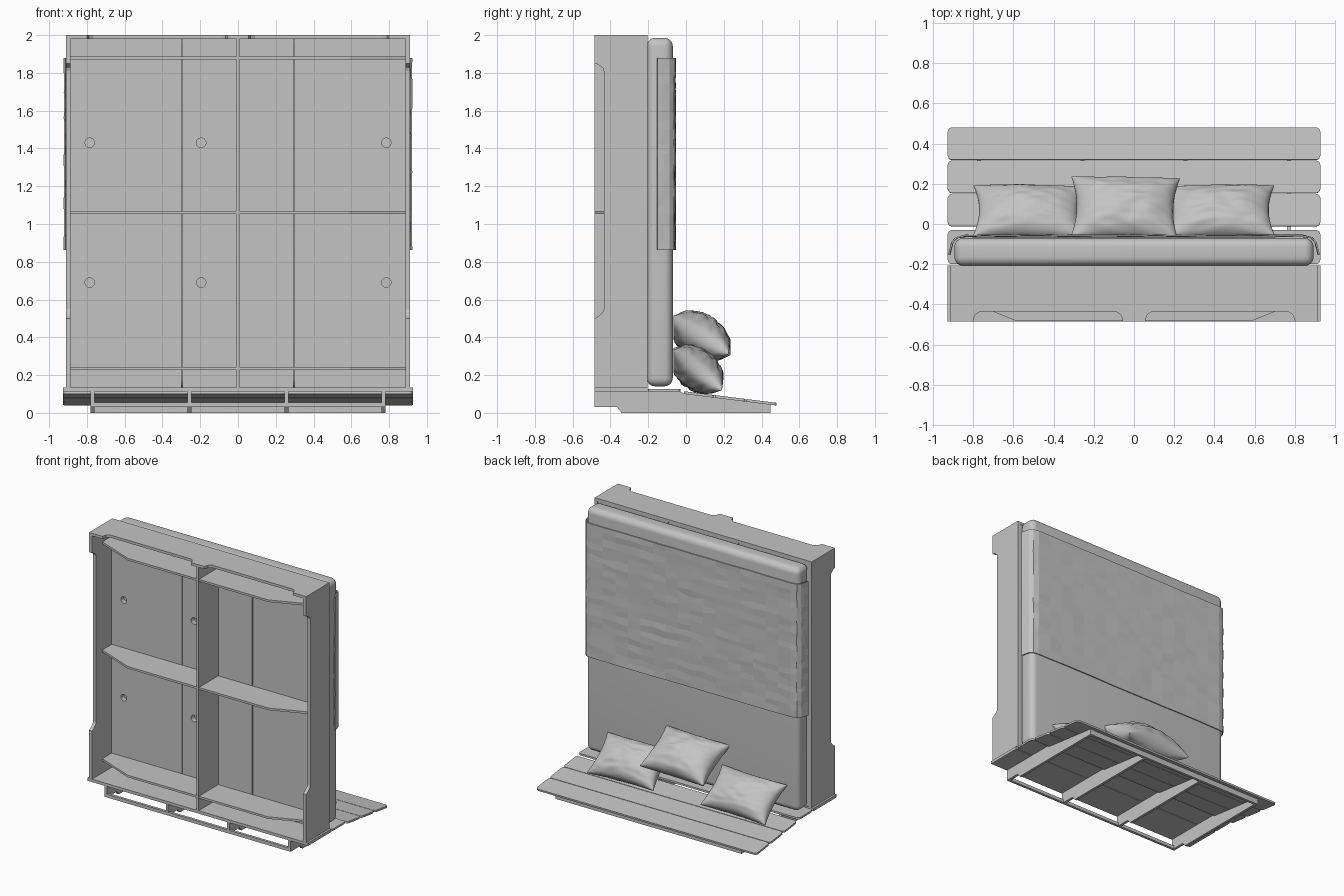
import bpy, bmesh, math, random
from mathutils import Vector, Matrix, noise

if "Cube" in bpy.data.objects:
    bpy.data.objects.remove(bpy.data.objects["Cube"])

random.seed(4)
grey = bpy.data.materials.new("light grey")
grey.diffuse_color = (0.55, 0.55, 0.55, 1)
grey.use_nodes = True
grey.node_tree.nodes["Principled BSDF"].inputs["Base Color"].default_value = grey.diffuse_color


def finish(name, bm, smooth=None):
    bmesh.ops.recalc_face_normals(bm, faces=bm.faces[:])
    me = bpy.data.meshes.new(name)
    bm.to_mesh(me)
    bm.free()
    me.materials.append(grey)
    ob = bpy.data.objects.new(name, me)
    bpy.context.collection.objects.link(ob)
    if smooth:
        bpy.ops.object.select_all(action='DESELECT')
        ob.select_set(True)
        bpy.context.view_layer.objects.active = ob
        bpy.ops.object.shade_smooth_by_angle(angle=math.radians(smooth))
    return ob


def prism(name, pts, axis, a, b):
    """Extrude a 2D outline along an axis from a to b."""
    place = {'x': lambda p, t: (t, p[0], p[1]),
             'y': lambda p, t: (p[0], t, p[1]),
             'z': lambda p, t: (p[0], p[1], t)}[axis]
    bm = bmesh.new()
    lo = [bm.verts.new(place(p, a)) for p in pts]
    hi = [bm.verts.new(place(p, b)) for p in pts]
    n = len(pts)
    bm.faces.new(lo)
    bm.faces.new(hi[::-1])
    for i in range(n):
        j = (i + 1) % n
        bm.faces.new((lo[i], lo[j], hi[j], hi[i]))
    return finish(name, bm)


def box(name, x0, x1, y0, y1, z0, z1):
    return prism(name, [(x0, y0), (x1, y0), (x1, y1), (x0, y1)], 'z', z0, z1)


def rounded(x, y0, y1, r, seg=4):
    pts = []
    for cx, cy, s in ((x - r, y1 - r, 0), (-x + r, y1 - r, 90),
                      (-x + r, y0 + r, 180), (x - r, y0 + r, 270)):
        for i in range(seg + 1):
            t = math.radians(s + 90 * i / seg)
            pts.append((cx + r * math.cos(t), cy + r * math.sin(t)))
    return pts


W, F, B = 0.911, -0.484, -0.205      # frame half width, floor side, mattress side
IN = 0.886                           # inside of the side walls
PF = -0.248                          # floor side of the platform

# side walls with a long notch along the floor edge
side = [(B, 0.13), (B, 2.0), (F, 2.0), (F, 1.85), (-0.466, 1.845), (-0.44, 1.825),
        (-0.435, 1.81), (-0.435, 0.55), (-0.44, 0.535), (-0.466, 0.51), (F, 0.50), (F, 0.13)]
for s, n in ((-1, "left"), (1, "right")):
    prism(n + "_side_wall", side, 'x', s * IN, s * W)

# foot wall with two notches, plain head wall
half = [(0.055, F), (0.065, -0.452), (0.09, -0.435), (0.765, -0.435), (0.79, -0.452), (0.80, F), (IN, F)]
foot = [(-x, y) for x, y in half[::-1]] + half + [(IN, B), (-IN, B)]
prism("foot_wall", foot, 'z', 1.98, 2.0)
box("head_wall", -0.926, 0.926, F, B, 0.113, 0.135)

# centre divider and tapered cross braces
box("centre_divider", -0.008, 0.008, F, PF, 0.135, 1.98)
brace = [(-IN, PF), (-IN, -0.36), (-0.59, -0.48), (0.59, -0.48), (IN, -0.36), (IN, PF)]
for i, z in enumerate((0.235, 1.06, 1.88)):
    prism("cross_brace_%d" % i, brace, 'z', z - 0.008, z + 0.008)

# platform boards with drilled holes
bm = bmesh.new()
for x in (-0.785, -0.195, 0.785):
    for z in (0.69, 1.43):
        m = Matrix.Translation((x, -0.228, z)) @ Matrix.Rotation(math.pi / 2, 4, 'X')
        bmesh.ops.create_cone(bm, cap_ends=True, segments=24, radius1=0.025,
                              radius2=0.025, depth=0.1, matrix=m)
cutter = finish("hole_cutter", bm)
cutter.hide_render = True
cutter.hide_viewport = True
for i, (a, b) in enumerate(((-IN, -0.298), (-0.293, 0.293), (0.298, IN))):
    p = box("platform_board_%d" % i, a, b, PF, -0.21, 0.135, 1.98)
    mod = p.modifiers.new("holes", 'BOOLEAN')
    mod.operation = 'DIFFERENCE'
    mod.solver = 'EXACT'
    mod.object = cutter

# headboard: three leaning slats and a flat one against the bed
slope = 0.125
for i, y in enumerate((0.07, 0.235, 0.40)):
    s = prism("leaning_slat_%d" % i, rounded(0.926, -0.081, 0.081, 0.022), 'z', -0.014, 0)
    s.rotation_euler.x = -math.atan(slope)
    s.location = (0, y, 0.122 - slope * (y + 0.07))
prism("flat_slat", rounded(0.926, -0.2, -0.03, 0.022), 'z', 0.113, 0.127)

# headboard ribs and end rails
rib = [(F, 0.113), (F, 0.03), (-0.365, 0.03), (-0.34, 0), (0.447, 0), (0.447, 0.043),
       (-0.01, 0.101), (-0.03, 0.113)]
for i, x in enumerate((-0.77, -0.257, 0.257, 0.77)):
    prism("headboard_rib_%d" % i, rib, 'x', x - 0.01, x + 0.01)
box("headboard_lower_rail", -0.78, 0.78, F, F + 0.02, 0.03, 0.055)
box("headboard_upper_rail", -0.78, 0.78, 0.427, 0.447, 0, 0.042)

# mattress
bm = bmesh.new()
bmesh.ops.create_cube(bm, size=1, matrix=Matrix.Translation((0, -0.139, 1.063))
                      @ Matrix.Diagonal((1.785, 0.138, 1.845, 1)))
bmesh.ops.bevel(bm, geom=bm.edges[:], offset=0.045, segments=7, profile=0.5, affect='EDGES')
finish("mattress", bm, 40)

# blanket: draped sheet with shallow facets
drape = [(0.918, -0.152), (0.91, -0.12), (0.902, -0.09), (0.882, -0.068), (0.84, -0.06)]
cols = [(-x, y) for x, y in drape]
cols += [(-0.84 + 1.68 * i / 16, -0.06) for i in range(1, 16)] + drape[::-1]
bm = bmesh.new()
rows, NZ = [], 22
for k in range(NZ + 1):
    z = 0.862 + 1.016 * k / NZ
    row = []
    for x, y in cols:
        flat = abs(x) < 0.85
        row.append(bm.verts.new((x + (0 if flat else random.uniform(-0.002, 0.002)),
                                 y + (random.uniform(-0.002, 0.003) if flat else 0),
                                 z + (random.uniform(-0.012, 0.012) if 0 < k < NZ else 0))))
    rows.append(row)
for r0, r1 in zip(rows, rows[1:]):
    for i in range(len(cols) - 1):
        bm.faces.new((r0[i], r0[i + 1], r1[i + 1], r1[i]))
bl = finish("blanket", bm)
mod = bl.modifiers.new("thickness", 'SOLIDIFY')
mod.thickness = 0.008
mod.offset = 0


def pillow(name, cx, low, high, hw, thick, turn, seed):
    """Puffy cushion; low and high are the (y, z) ends of its short axis."""
    low, high = Vector((0, *low)), Vector((0, *high))
    mid = (low + high) / 2
    up = (high - low) / 2
    nrm = Vector((1, 0, 0)).cross(up).normalized()
    hl = up.length
    up.normalize()
    N = 36
    bm = bmesh.new()
    sheets = []
    for sgn in (1, -1):
        grid = []
        for j in range(N + 1):
            line = []
            for i in range(N + 1):
                u, v = 2 * i / N - 1, 2 * j / N - 1
                u, v = math.sin(u * math.pi / 2), math.sin(v * math.pi / 2)
                a = hw * u * (1 - 0.11 * (1 - v * v))
                b = hl * v * (1 - 0.08 * (1 - u * u))
                h = max(0, (1 - u * u) * (1 - v * v)) ** 0.45
                wr = noise.noise(Vector((u * 3 + seed, v * 5, sgn * 4.0)))
                h = thick * h * (1 + 0.12 * wr) + 0.002
                c, s = math.cos(turn), math.sin(turn)
                p = mid + up * (a * s + b * c) + nrm * h * sgn
                p.x += cx + a * c - b * s
                p.y = max(p.y, -0.066)          # rests on the mattress
                line.append(bm.verts.new(p))
            grid.append(line)
        for j in range(N):
            for i in range(N):
                bm.faces.new((grid[j][i], grid[j][i + 1], grid[j + 1][i + 1], grid[j + 1][i]))
        sheets.append(grid)
    # close the seam
    ring = [(i, 0) for i in range(N)] + [(N, j) for j in range(N)]
    ring += [(N - i, N) for i in range(N)] + [(0, N - j) for j in range(N)]
    for (i, j), (k, l) in zip(ring, ring[1:] + ring[:1]):
        bm.faces.new((sheets[0][j][i], sheets[0][l][k], sheets[1][l][k], sheets[1][j][i]))
    return finish(name, bm, 60)


pillow("left_pillow", -0.525, (-0.07, 0.335), (0.185, 0.125), 0.275, 0.105, -0.02, 1)
pillow("right_pillow", 0.425, (-0.07, 0.335), (0.185, 0.125), 0.275, 0.105, 0.02, 5)
pillow("centre_pillow", -0.045, (-0.08, 0.50), (0.23, 0.31), 0.27, 0.115, -0.02, 9)
